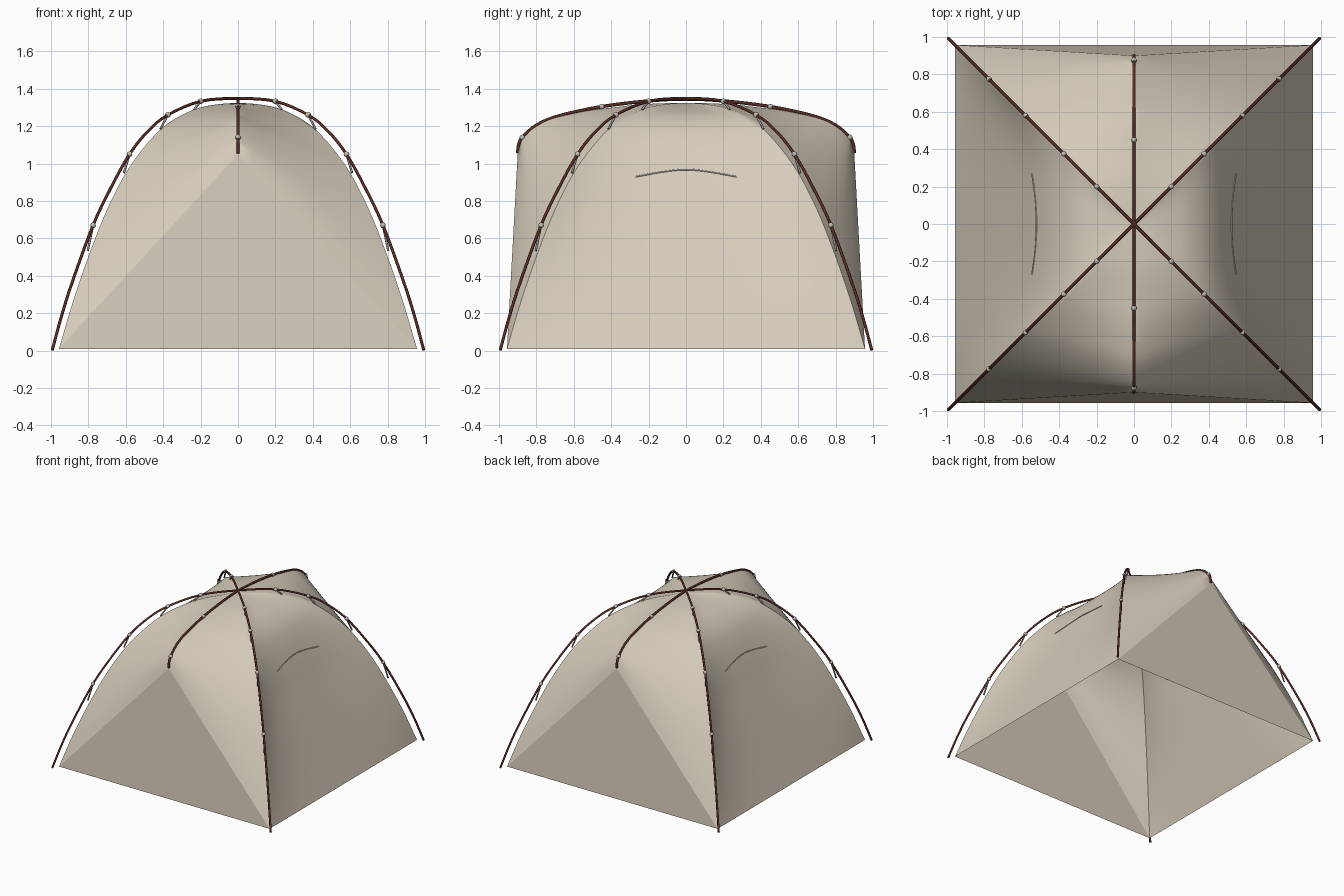
import bpy, bmesh, math
from mathutils import Vector, Matrix

cube = bpy.data.objects.get("Cube")
if cube:
    bpy.data.objects.remove(cube, do_unlink=True)


def material(name, rgb):
    m = bpy.data.materials.new(name)
    m.use_nodes = True
    m.diffuse_color = (*rgb, 1)
    m.node_tree.nodes["Principled BSDF"].inputs["Base Color"].default_value = (*rgb, 1)
    return m


FABRIC = material("sand fabric", (0.68, 0.61, 0.50))
POLE = material("dark red pole", (0.10, 0.025, 0.017))
CLIP = material("pale grey clip", (0.55, 0.52, 0.46))
STRAP = material("grey strap", (0.33, 0.31, 0.28))


def smooth_path(pts, n=4):
    """Catmull-Rom curve through the points."""
    p = [Vector(q) for q in pts]
    p = [2 * p[0] - p[1]] + p + [2 * p[-1] - p[-2]]
    out = []
    for a, b, c, d in zip(p, p[1:], p[2:], p[3:]):
        for k in range(n):
            t = k / n
            out.append(0.5 * (2 * b + (c - a) * t + (2 * a - 5 * b + 4 * c - d) * t * t
                              + (3 * b - a - 3 * c + d) * t ** 3))
    return out + [p[-2]]


def finish(name, bm, mat, angle=40):
    me = bpy.data.meshes.new(name)
    bm.to_mesh(me)
    bm.free()
    ob = bpy.data.objects.new(name, me)
    bpy.context.collection.objects.link(ob)
    me.materials.append(mat)
    bpy.ops.object.select_all(action='DESELECT')
    ob.select_set(True)
    bpy.context.view_layer.objects.active = ob
    bpy.ops.object.shade_smooth_by_angle(angle=math.radians(angle))
    return ob


def tube(name, pts, radius, mat):
    cu = bpy.data.curves.new(name, 'CURVE')
    cu.dimensions = '3D'
    cu.bevel_depth = radius
    cu.bevel_resolution = 2
    cu.use_fill_caps = True
    sp = cu.splines.new('POLY')
    sp.points.add(len(pts) - 1)
    for q, v in zip(sp.points, pts):
        q.co = (*v, 1)
    cu.materials.append(mat)
    ob = bpy.data.objects.new(name, cu)
    bpy.context.collection.objects.link(ob)
    bpy.ops.object.select_all(action='DESELECT')
    ob.select_set(True)
    bpy.context.view_layer.objects.active = ob
    bpy.ops.object.convert(target='MESH')
    return ob


# Profiles as (distance from centre, height): diagonal crease, side middle, end ridge
crease = smooth_path([(0, 1.325), (.1, 1.318), (.2, 1.3), (.3, 1.26), (.4, 1.195), (.5, 1.09),
                      (.6, .95), (.7, .755), (.79, .53), (.88, .27), (.957, .01)])
side_mid = smooth_path([(0, 1.325), (.1, 1.31), (.2, 1.285), (.29, 1.25), (.38, 1.185), (.455, 1.09),
                        (.529, .95), (.616, .755), (.72, .53), (.838, .27), (.957, .01)])
ridge = smooth_path([(0, 1.325), (.13, 1.322), (.26, 1.315), (.39, 1.3), (.52, 1.285), (.64, 1.262),
                     (.74, 1.235), (.82, 1.19), (.87, 1.14), (.89, 1.09), (.9, 1.05)])


def panel(bm, mid, power, quarter):
    """One quarter of the canopy, stretched between two diagonal creases."""
    rot = Matrix.Rotation(quarter * math.pi / 2, 3, 'Z')
    n = 12
    rows = []
    for c, m in zip(crease, mid):
        row = []
        for k in range(-n, n + 1):
            s = k / n
            p = c.lerp(m, 1 - abs(s) ** power)
            row.append(bm.verts.new(rot @ Vector((p.x, s * c.x, p.y))))
        rows.append(row)
    for a, b in zip(rows, rows[1:]):
        for k in range(2 * n):
            bm.faces.new((a[k], b[k], b[k + 1], a[k + 1]))


# Canopy
bm = bmesh.new()
for q in range(4):
    panel(bm, ridge if q % 2 else side_mid, 1 if q % 2 else 3, q)
bmesh.ops.remove_doubles(bm, verts=bm.verts, dist=0.0005)
finish("canopy", bm, FABRIC)

# Flat triangular end walls
w, base_z = crease[-1]
apex_y, apex_z = ridge[-1]
for name, s in (("front_wall", -1), ("back_wall", 1)):
    bm = bmesh.new()
    bm.faces.new([bm.verts.new(v) for v in
                  ((s * w, s * w, base_z), (-s * w, s * w, base_z), (0, s * apex_y, apex_z))])
    finish(name, bm, FABRIC)

# Small raised lip over each side opening
for name, s in (("left_lip", 1), ("right_lip", -1)):
    tube(name, smooth_path([(s * .545, -.27, .93), (s * .527, -.13, .955), (s * .522, 0, .968),
                            (s * .527, .13, .955), (s * .545, .27, .93)]), .004, FABRIC)

# Poles: two diagonal arches and one ridge arch
arch = [(.993, .003), (.945, .18), (.885, .37), (.775, .67), (.68, .87), (.58, 1.05),
        (.48, 1.175), (.375, 1.26), (.2, 1.333), (0, 1.348)]
ridge_arch = [(.9, 1.055), (.895, 1.1), (.875, 1.14), (.8, 1.205), (.68, 1.255),
              (.45, 1.305), (.2, 1.335), (0, 1.345)]


def full_arch(half, dx, dy):
    one = [(d * dx, d * dy, z) for d, z in half]
    return smooth_path(one + [(-x, -y, z) for x, y, z in one[-2::-1]])


tube("diagonal_pole_a", full_arch(arch, 1, 1), .008, POLE)
tube("diagonal_pole_b", full_arch(arch, 1, -1), .008, POLE)
tube("ridge_pole", full_arch(ridge_arch, 0, 1), .009, POLE)

# Clips on the poles, each with a strap down to the fabric
diagonal_clips = [((.2, 1.333), (.235, 1.288)), ((.375, 1.26), (.415, 1.185)),
                  ((.58, 1.05), (.61, .95)), ((.775, .67), (.803, .535))]
ridge_clips = [((.45, 1.305), (.48, 1.29)), ((.875, 1.14), (.872, 1.1))]
arms = [(dx, dy, diagonal_clips) for dx in (-1, 1) for dy in (-1, 1)]
arms += [(0, dy, ridge_clips) for dy in (-1, 1)]
clips = bmesh.new()
for i, (dx, dy, places) in enumerate(arms):
    for j, ((d, z), (e, h)) in enumerate(places):
        a, b = Vector((d * dx, d * dy, z)), Vector((e * dx, e * dy, h))
        bmesh.ops.create_uvsphere(clips, u_segments=12, v_segments=8, radius=.015,
                                  matrix=Matrix.Translation(a))
        tube(f"strap_{i}_{j}", [a, b], .006, STRAP)
finish("clips", clips, CLIP)
